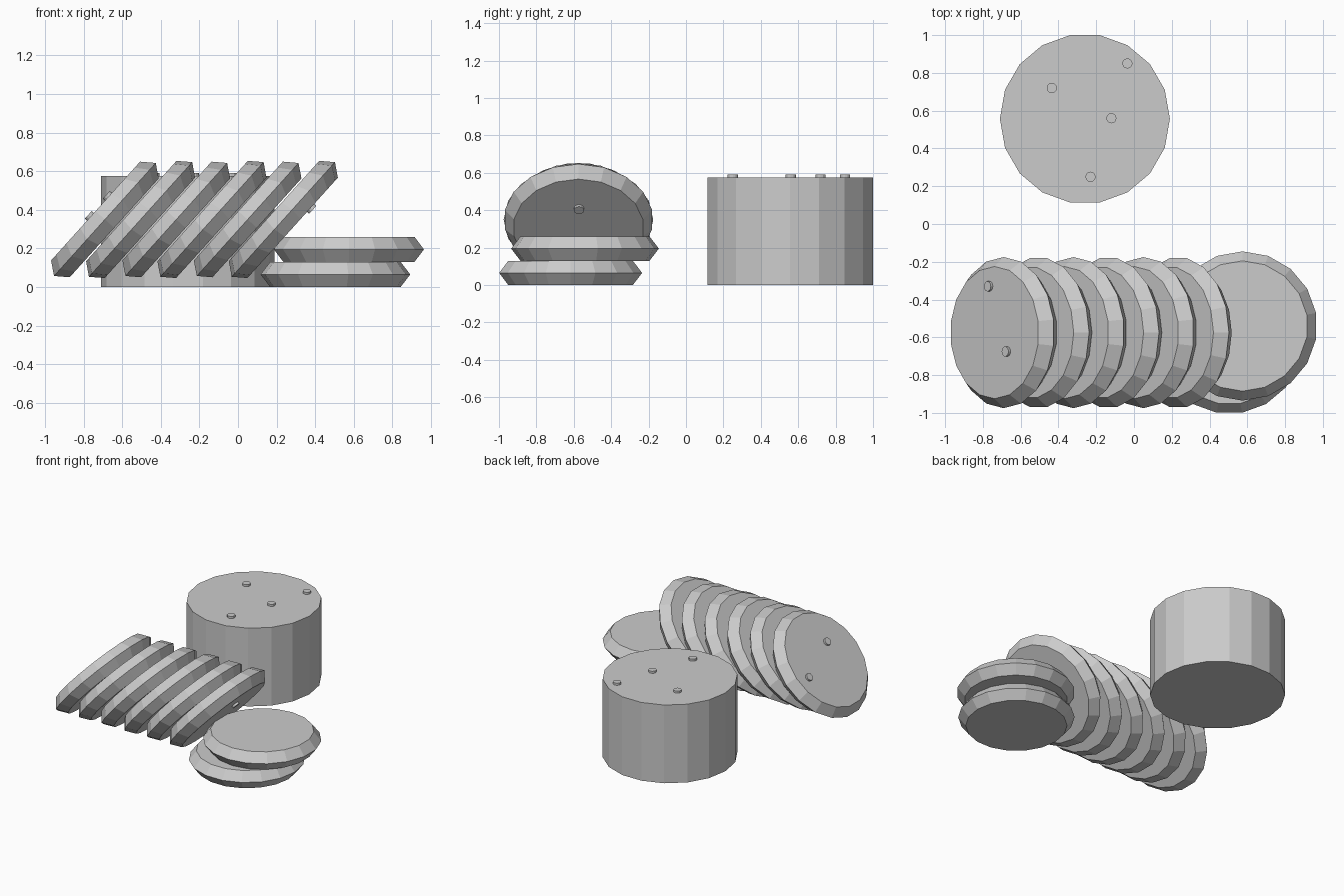
import bpy, bmesh
from math import radians, cos, sin, pi
from mathutils import Matrix, Vector

if "Cube" in bpy.data.objects:
    bpy.data.objects.remove(bpy.data.objects["Cube"])

mat = bpy.data.materials.new("plain_grey")
mat.diffuse_color = (0.6, 0.6, 0.6, 1)
mat.use_nodes = True
mat.node_tree.nodes["Principled BSDF"].inputs["Base Color"].default_value = mat.diffuse_color


def lathe(name, rings, sides, turn=0, matrix=Matrix()):
    """Closed solid from (radius, height) rings."""
    bm = bmesh.new()
    loops = []
    for r, z in rings:
        angles = [radians(turn) + 2 * pi * i / sides for i in range(sides)]
        loops.append([bm.verts.new((r * cos(a), r * sin(a), z)) for a in angles])
    for low, high in zip(loops, loops[1:]):
        for i in range(sides):
            j = (i + 1) % sides
            bm.faces.new((low[i], low[j], high[j], high[i]))
    bm.faces.new(loops[0][::-1])
    bm.faces.new(loops[-1])
    me = bpy.data.meshes.new(name)
    bm.to_mesh(me)
    bm.free()
    me.materials.append(mat)
    ob = bpy.data.objects.new(name, me)
    ob.matrix_world = matrix
    bpy.context.collection.objects.link(ob)
    return ob


def slice_disc(name, radius, turn, matrix):
    inner = radius - 0.05
    return lathe(name, [(inner, -0.065), (radius, 0), (inner, 0.065)], 18, turn, matrix)


def seed(name, matrix, x, y, z):
    lathe(name, [(0.027, -0.014), (0.027, 0.014)], 12, 0,
          matrix @ Matrix.Translation((x, y, z)))


# Uncut drum with seeds on top
drum = Matrix.Translation((-0.26, 0.557, 0))
lathe("drum", [(0.45, 0), (0.45, 0.575)], 18, 0, drum)
for x, y in [(-0.175, 0.163), (0.225, 0.293), (0.14, 0.003), (0.03, -0.307)]:
    seed("drum_seed", drum, x, y, 0.576)

# Two slices lying flat
slice_disc("lower_flat_slice", 0.388, 0, Matrix.Translation((0.505, -0.617, 0.065)))
slice_disc("upper_flat_slice", 0.395, 10, Matrix.Translation((0.575, -0.54, 0.195)))

# Row of leaning slices
tilt = Matrix.Rotation(radians(-48), 4, 'Y')
row = [Matrix.Translation((-0.69 + 0.185 * i, -0.575, 0.35)) @ tilt for i in range(6)]
for i, m in enumerate(row):
    slice_disc("leaning_slice", 0.4, 0 if i % 2 else 10, m)

# Seeds on the exposed end faces
seed("slice_seed", row[0], -0.04, 0.245, 0.066)
seed("slice_seed", row[0], 0.10, -0.10, 0.066)
seed("slice_seed", row[5], 0.139, 0.003, -0.066)
